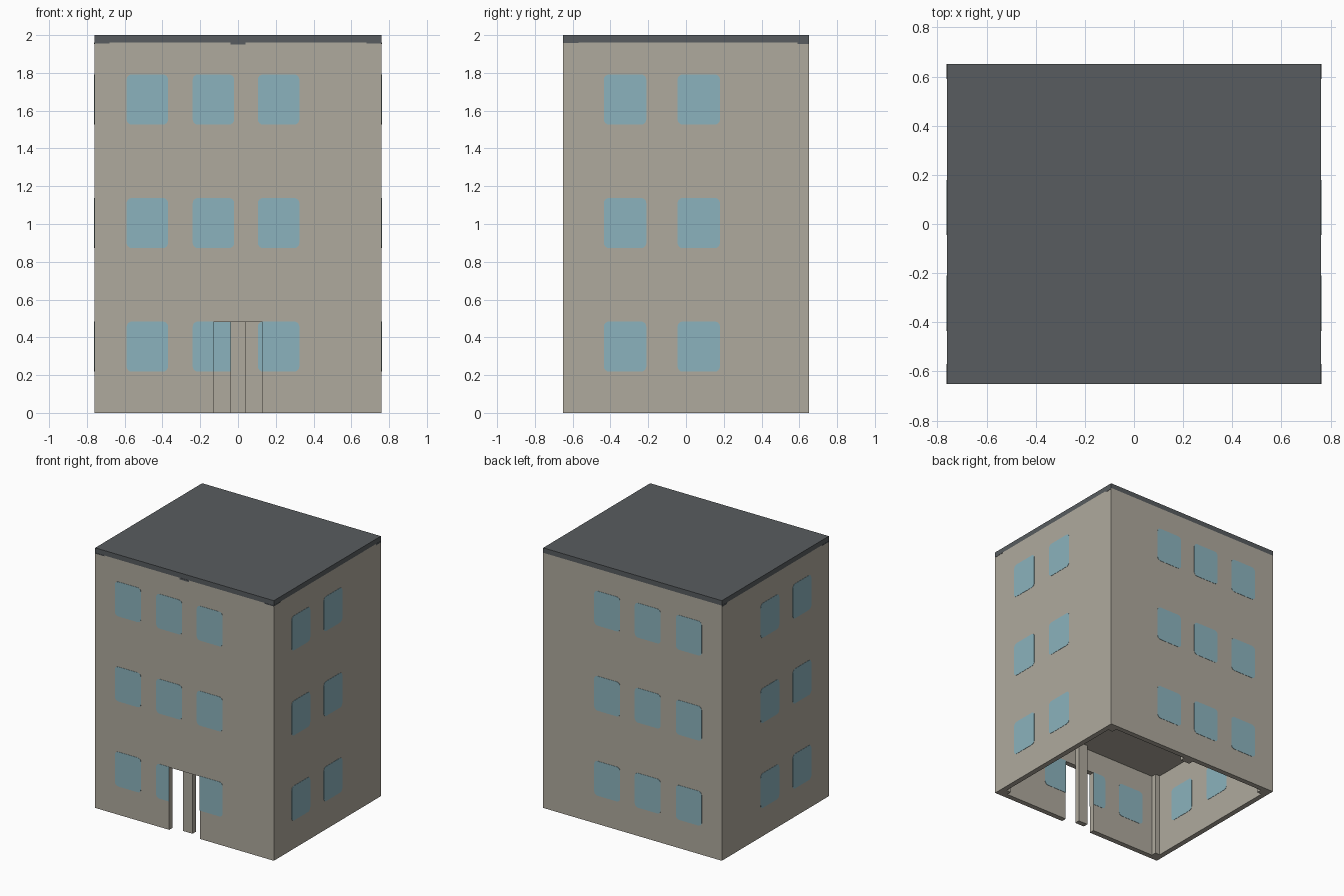
import bpy
import bmesh
from math import cos, sin, pi
from mathutils import Vector

cube = bpy.data.objects.get("Cube")
if cube:
    bpy.data.objects.remove(cube, do_unlink=True)

HX, HY = 0.76, 0.65        # half width and half depth
WALL = 0.04                # wall thickness
STOREY = 0.654
WALL_TOP = 3 * STOREY
DOOR_HALF, DOOR_TOP = 0.13, 0.48
POST = 0.04
SKIN = 0.002               # thickness of painted panes


def material(name, rgb):
    m = bpy.data.materials.new(name)
    m.use_nodes = True
    m.diffuse_color = (*rgb, 1)
    m.node_tree.nodes["Principled BSDF"].inputs["Base Color"].default_value = (*rgb, 1)
    return m


plaster = material("warm_grey_plaster", (0.43, 0.40, 0.34))
roofing = material("slate_roof", (0.098, 0.108, 0.115))
glass = material("blue_glass", (0.26, 0.45, 0.51))


def finish(name, bm, mat):
    bmesh.ops.recalc_face_normals(bm, faces=bm.faces)
    mesh = bpy.data.meshes.new(name)
    bm.to_mesh(mesh)
    bm.free()
    mesh.materials.append(mat)
    ob = bpy.data.objects.new(name, mesh)
    bpy.context.collection.objects.link(ob)
    return ob


def box(name, low, high, mat):
    bm = bmesh.new()
    bmesh.ops.create_cube(bm, size=1)
    low, high = Vector(low), Vector(high)
    for v in bm.verts:
        v.co = (low + high) / 2 + v.co * (high - low)
    return finish(name, bm, mat)


def add_prism(bm, outline, depth):
    """Extrude an outline of points along the depth vector."""
    face = bm.faces.new([bm.verts.new(p) for p in outline])
    out = bmesh.ops.extrude_face_region(bm, geom=[face], use_keep_orig=True)
    new = [g for g in out["geom"] if isinstance(g, bmesh.types.BMVert)]
    bmesh.ops.translate(bm, verts=new, vec=depth)


def pane_outline(u0, u1, z0, z1, radius=0.028, steps=4):
    """Rounded rectangle in wall coordinates."""
    points = []
    corners = [(u1, z1, -1, -1), (u0, z1, 1, -1), (u0, z0, 1, 1), (u1, z0, -1, 1)]
    for k, (u, z, du, dz) in enumerate(corners):
        for i in range(steps + 1):
            a = (k + i / steps) * pi / 2
            points.append((u + radius * (du + cos(a)), z + radius * (dz + sin(a))))
    return points


# Front wall with its doorway cut out of the profile
bm = bmesh.new()
D = DOOR_HALF
profile = [(-HX, 0), (-D, 0), (-D, DOOR_TOP), (D, DOOR_TOP),
           (D, 0), (HX, 0), (HX, WALL_TOP), (-HX, WALL_TOP)]
add_prism(bm, [(x, -HY, z) for x, z in profile], (0, WALL, 0))
finish("front_wall", bm, plaster)

# Remaining walls
box("back_wall", (-HX, HY - WALL, 0), (HX, HY, WALL_TOP), plaster)
for side, x in (("left", HX - WALL), ("right", -HX)):
    box(side + "_wall", (x, WALL - HY, 0), (x + WALL, HY - WALL, WALL_TOP), plaster)

# Floor slabs and roof
for n in (1, 2):
    box(f"floor_slab_{n}", (WALL - HX, WALL - HY, n * STOREY),
        (HX - WALL, HY - WALL, n * STOREY + WALL), plaster)
box("roof", (-HX, -HY, WALL_TOP), (HX, HY, 2), roofing)

# Posts inside the corners and at the middle of front and back
for ys, depth in ((-1, "front"), (1, "back")):
    for xs, side in ((-1, "right"), (0, "middle"), (1, "left")):
        half = POST if xs == 0 else POST / 2
        cx = xs * (HX - WALL - POST / 2)
        cy = ys * (HY - WALL - POST / 2)
        box(f"{depth}_{side}_post", (cx - half, cy - POST / 2, 0),
            (cx + half, cy + POST / 2, STOREY), plaster)

# Small dark drops under the roof edge
for name, x0, x1, drop in (("right", -HX, -0.68, 0.006),
                           ("middle", -0.04, 0.04, 0.012),
                           ("left", 0.68, HX, 0.006)):
    box(f"front_{name}_roof_drop", (x0, -HY - SKIN, WALL_TOP - drop),
        (x1, -HY, WALL_TOP), roofing)
for side, x in (("left", HX), ("right", -HX - SKIN)):
    box(f"{side}_back_roof_drop", (x, HY - 0.06, WALL_TOP - 0.01),
        (x + SKIN, HY, WALL_TOP), roofing)
    box(f"{side}_front_roof_drop", (x, -HY, WALL_TOP - 0.005),
        (x + SKIN, 0.08 - HY, WALL_TOP), roofing)

# Window panes painted on the outer and inner faces of every wall
X_COLUMNS = [(-0.59, -0.37), (-0.24, -0.02), (0.105, 0.325)]
Y_COLUMNS = [(-0.435, -0.21), (-0.045, 0.18)]
for wall, axis, sign in (("front", 1, -1), ("back", 1, 1),
                         ("right", 0, -1), ("left", 0, 1)):
    bm = bmesh.new()
    half, columns = (HY, Y := X_COLUMNS) if axis else (HX, Y_COLUMNS)
    for face_at in (half, half - WALL - SKIN):
        depth = Vector((0, 0, 0))
        depth[axis] = sign * SKIN
        for storey in range(3):
            z0 = 0.218 + storey * STOREY
            for u0, u1 in columns:
                points = pane_outline(u0, u1, z0, z0 + 0.266)
                # Trim ground panes at the doorway
                if wall == "front" and storey == 0 and u0 < D and u1 > -D:
                    left_of_door = u0 < -D
                    points = [(min(u, -D) if left_of_door else max(u, D), z)
                              for u, z in points]
                    points = [p for i, p in enumerate(points) if p != points[i - 1]]
                outline = [(u, sign * face_at, z) if axis else (sign * face_at, u, z)
                           for u, z in points]
                add_prism(bm, outline, depth)
    finish(wall + "_windows", bm, glass)
